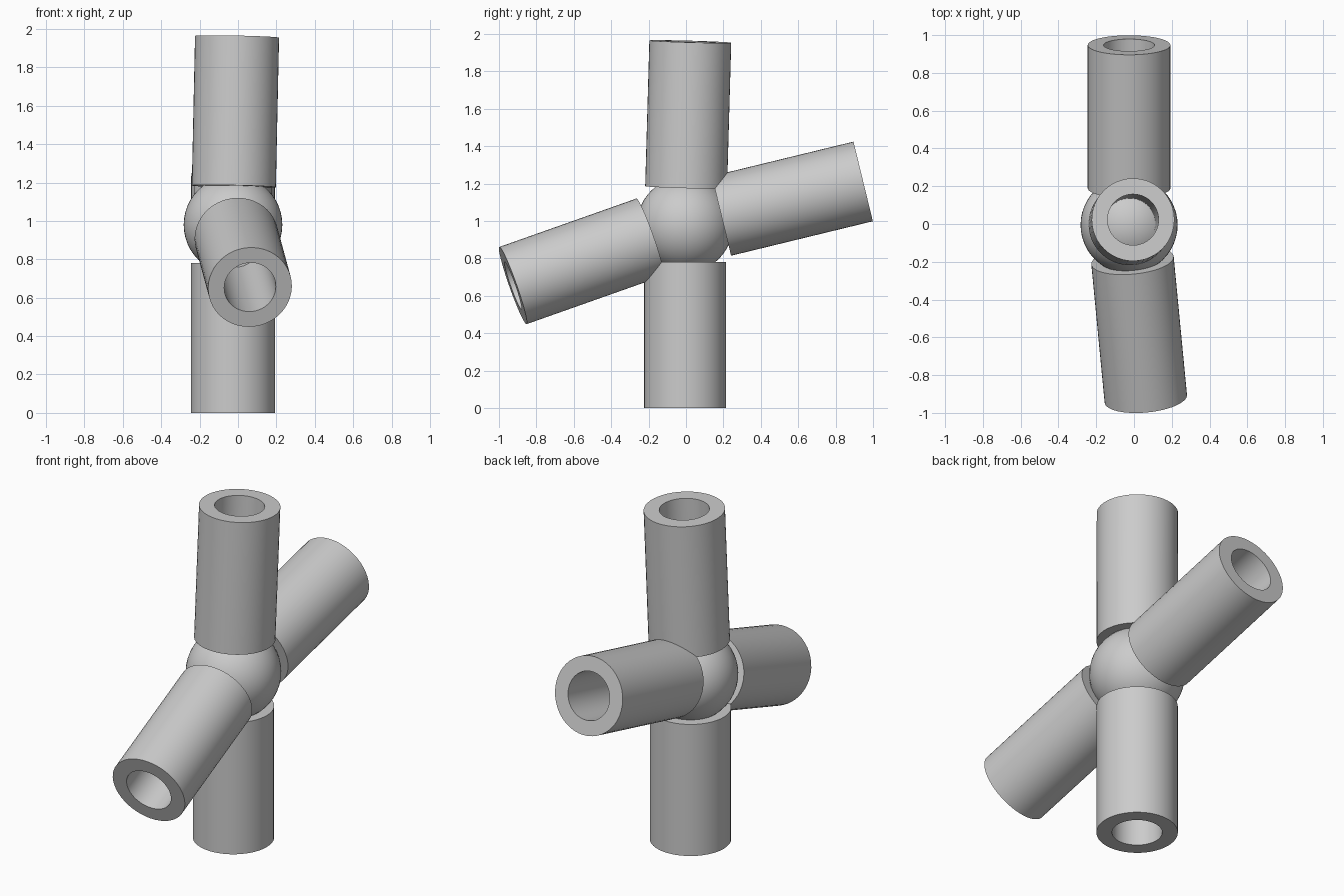
import bpy
import bmesh
import math
from mathutils import Vector

cube = bpy.data.objects.get("Cube")
if cube:
    bpy.data.objects.remove(cube, do_unlink=True)

HUB = Vector((-0.026, -0.005, 0.98))
HUB_RADIUS = 0.257
OUTER, INNER = 0.219, 0.135
START, END = 0.2, 0.98      # tube ends measured from the hub centre
SIDES = 48

# Single plain grey
grey = bpy.data.materials.new("plain grey")
grey.use_nodes = True
colour = (0.6, 0.6, 0.6, 1)
grey.diffuse_color = colour
grey.node_tree.nodes["Principled BSDF"].inputs["Base Color"].default_value = colour


def finish(obj):
    """Apply the grey and smooth the curved sides, keeping rims sharp."""
    obj.data.materials.append(grey)
    bpy.ops.object.select_all(action='DESELECT')
    obj.select_set(True)
    bpy.context.view_layer.objects.active = obj
    bpy.ops.object.shade_smooth_by_angle(angle=math.radians(30))


def tube(name, direction):
    """Open pipe pointing away from the hub, lathed from its wall section."""
    bm = bmesh.new()
    wall = [(INNER, START), (OUTER, START), (OUTER, END), (INNER, END)]
    verts = [bm.verts.new((r, 0, z)) for r, z in wall]
    edges = [bm.edges.new((verts[i], verts[i - 1])) for i in range(len(verts))]
    bmesh.ops.spin(bm, geom=verts + edges, cent=(0, 0, 0), axis=(0, 0, 1),
                   angle=math.tau, steps=SIDES)
    bmesh.ops.remove_doubles(bm, verts=bm.verts[:], dist=0.0005)
    bmesh.ops.recalc_face_normals(bm, faces=bm.faces[:])
    mesh = bpy.data.meshes.new(name)
    bm.to_mesh(mesh)
    bm.free()
    obj = bpy.data.objects.new(name, mesh)
    bpy.context.collection.objects.link(obj)
    obj.location = HUB
    obj.rotation_euler = Vector(direction).to_track_quat('Z', 'Y').to_euler()
    finish(obj)


# Central ball plugging the inner end of every tube
bpy.ops.mesh.primitive_uv_sphere_add(segments=SIDES, ring_count=SIDES // 2,
                                     radius=HUB_RADIUS, location=HUB)
ball = bpy.context.object
ball.name = "hub_ball"
finish(ball)

# Four tubes around the ball
tube("lower_tube", (0, 0, -1))
tube("upper_tube", (0.021, 0.028, 0.98))
tube("front_tube", (0.0885, -0.92, -0.325))
tube("back_tube", (0, 0.95, 0.231))
